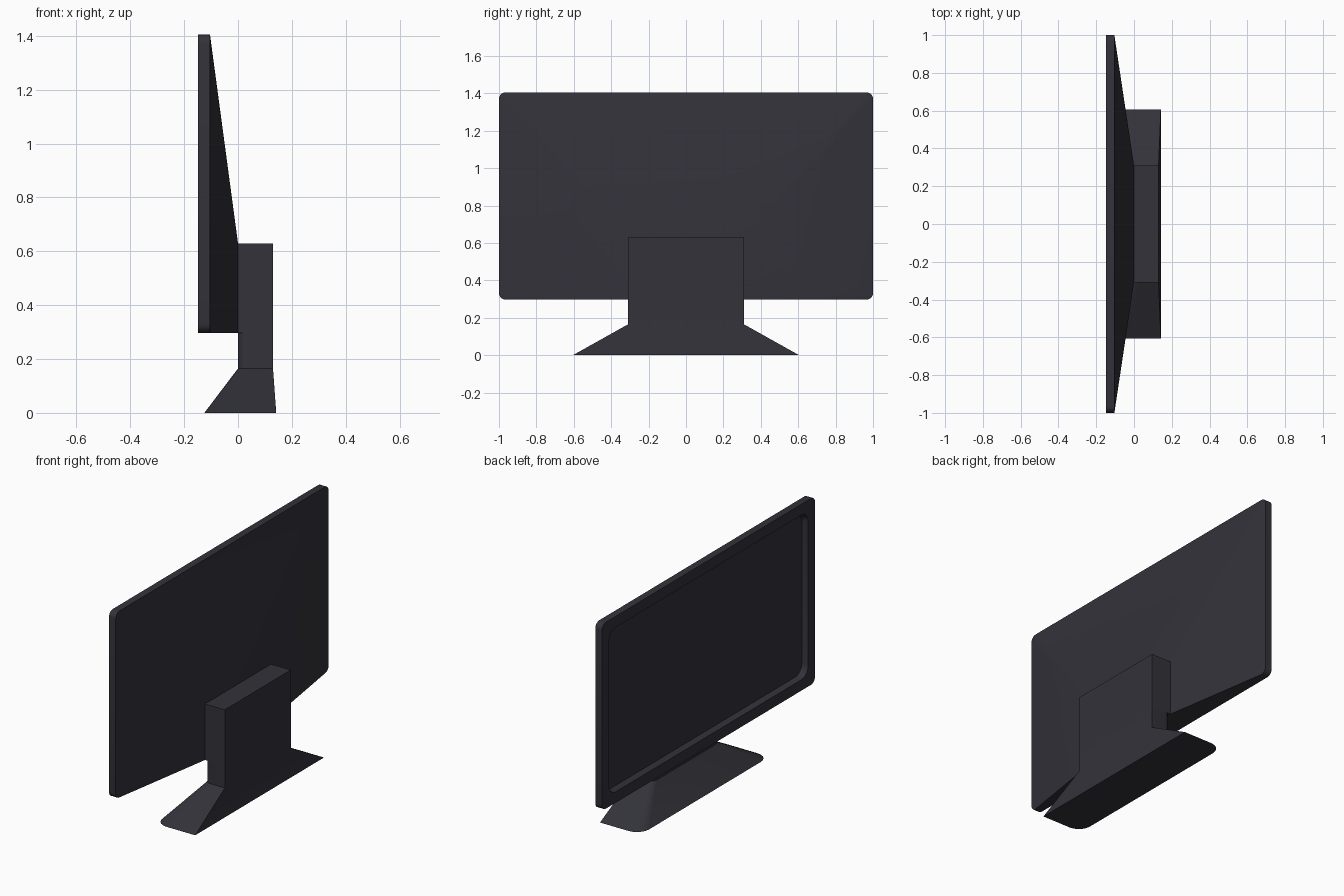
import bpy, bmesh, math

if "Cube" in bpy.data.objects:
    bpy.data.objects.remove(bpy.data.objects["Cube"])

mat = bpy.data.materials.new("charcoal plastic")
mat.diffuse_color = (0.033, 0.032, 0.042, 1)
mat.use_nodes = True
mat.node_tree.nodes["Principled BSDF"].inputs["Base Color"].default_value = mat.diffuse_color


def rounded_rect(a0, a1, b0, b1, radii, seg=5):
    """Counter-clockwise outline; radii for corners a1b1, a0b1, a0b0, a1b0."""
    pts = []
    corners = [(a1, b1, -1, -1), (a0, b1, 1, -1), (a0, b0, 1, 1), (a1, b0, -1, 1)]
    for k, ((a, b, sa, sb), r) in enumerate(zip(corners, radii)):
        for i in range(seg + 1):
            t = math.pi / 2 * (k + i / seg)
            pts.append((a + sa * r + r * math.cos(t), b + sb * r + r * math.sin(t)))
    return pts


def loft(name, rings):
    """Skin a list of equal-length rings and cap both ends."""
    bm = bmesh.new()
    vs = [[bm.verts.new(p) for p in ring] for ring in rings]
    n = len(vs[0])
    for lo, hi in zip(vs, vs[1:]):
        for i in range(n):
            j = (i + 1) % n
            bm.faces.new((lo[i], lo[j], hi[j], hi[i]))
    bm.faces.new(vs[0][::-1])
    bm.faces.new(vs[-1])
    bmesh.ops.remove_doubles(bm, verts=bm.verts, dist=1e-5)
    bmesh.ops.recalc_face_normals(bm, faces=bm.faces)
    me = bpy.data.meshes.new(name)
    bm.to_mesh(me)
    bm.free()
    me.materials.append(mat)
    ob = bpy.data.objects.new(name, me)
    bpy.context.collection.objects.link(ob)
    bpy.ops.object.select_all(action='DESELECT')
    ob.select_set(True)
    bpy.context.view_layer.objects.active = ob
    bpy.ops.object.shade_smooth_by_angle(angle=math.radians(30))
    return ob


def panel_ring(x, inset, r):
    return [(x, y, z) for y, z in
            rounded_rect(-1 + inset, 1 - inset, 0.297 + inset, 1.405 - inset, [r] * 4)]


# Display panel: recessed screen, bezel, rim, then the back tapering to the stand
hub = [(0.0, y, z) for y, z in rounded_rect(-0.31, 0.31, 0.297, 0.63, [0] * 4)]
loft("display_panel", [
    panel_ring(-0.114, 0.075, 0.06),
    panel_ring(-0.148, 0.065, 0.06),
    panel_ring(-0.148, 0.0, 0.035),
    panel_ring(-0.104, 0.0, 0.035),
    hub,
])


def stand_ring(z, x0, x1, y, r):
    return [(px, py, z) for px, py in rounded_rect(x0, x1, -y, y, [0, r, r, 0])]


# Stand: flared foot and neck with rounded front corners
loft("stand_foot", [stand_ring(0, -0.125, 0.142, 0.605, 0.08),
                    stand_ring(0.165, 0.0, 0.13, 0.31, 0.035),
                    stand_ring(0.297, 0.0, 0.13, 0.31, 0.035)])

# Square mount block behind the panel
loft("stand_mount", [stand_ring(0.297, 0.0, 0.13, 0.31, 0),
                     stand_ring(0.63, 0.0, 0.13, 0.31, 0)])
